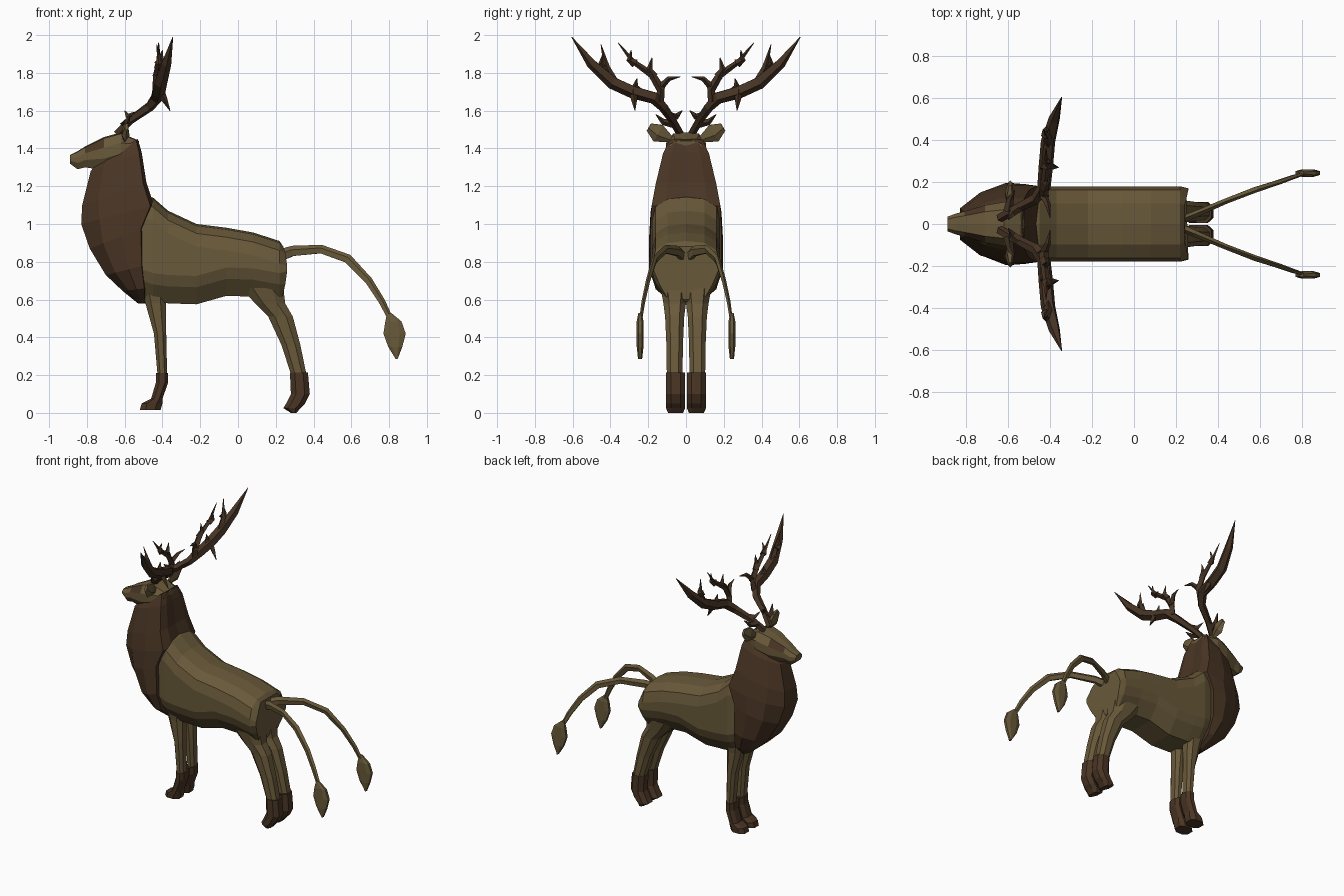
import bpy
import bmesh
import math
from mathutils import Vector

if "Cube" in bpy.data.objects:
    bpy.data.objects.remove(bpy.data.objects["Cube"], do_unlink=True)


def make_material(name, colour):
    mat = bpy.data.materials.new(name)
    mat.use_nodes = True
    mat.diffuse_color = (*colour, 1)
    mat.node_tree.nodes["Principled BSDF"].inputs["Base Color"].default_value = (*colour, 1)
    return mat


tan = make_material("tan_hide", (.14, .1, .042))
brown = make_material("dark_brown", (.068, .036, .018))
antler_brown = make_material("antler_brown", (.062, .034, .018))


def add_rings(bm, rings):
    """Skin a list of equal-sized point rings and cap both ends."""
    loops = [[bm.verts.new(p) for p in ring] for ring in rings]
    count = len(loops[0])
    for low, high in zip(loops, loops[1:]):
        for i in range(count):
            j = (i + 1) % count
            bm.faces.new((low[i], low[j], high[j], high[i]))
    bm.faces.new(loops[0][::-1])
    bm.faces.new(loops[-1])


def finish(name, bm, materials, mirror=False):
    bmesh.ops.recalc_face_normals(bm, faces=bm.faces[:])
    mesh = bpy.data.meshes.new(name)
    bm.to_mesh(mesh)
    bm.free()
    for mat in materials:
        mesh.materials.append(mat)
    obj = bpy.data.objects.new(name, mesh)
    bpy.context.collection.objects.link(obj)
    if mirror:
        mod = obj.modifiers.new("mirror_sides", "MIRROR")
        mod.use_axis = (False, True, False)
        mod.use_mirror_merge = False
    return obj


def both_sides(half):
    """Close a half ring (+y side) with its mirrored points."""
    return half + [(x, -y, z) for x, y, z in reversed(half) if y > 0]


def add_tube(bm, path, radii, axis, sides=5, flat=1.0):
    """Tapering tube along a path; flat squeezes it across the path plane."""
    points = [Vector(p) for p in path]
    rings = []
    for i, p in enumerate(points):
        along = points[min(i + 1, len(points) - 1)] - points[max(i - 1, 0)]
        side = along.cross(Vector(axis)).normalized()
        other = side.cross(along).normalized()
        angles = [math.tau * k / sides for k in range(sides)]
        rings.append([p + radii[i] * (side * math.cos(a) + other * flat * math.sin(a))
                      for a in angles])
    add_rings(bm, rings)


def add_column(bm, levels, centre, half_width):
    """Upright chamfered shape from levels of (z, front x, back x, width scale)."""
    rings = []
    for z, front, back, scale in levels:
        w, cut = half_width * scale, (back - front) * .27
        half = [(front, w * .5), (front + cut, w), (back - cut, w), (back, w * .5)]
        ring = half + [(x, -y) for x, y in reversed(half)]
        rings.append([(x, centre + y, z) for x, y in ring])
    add_rings(bm, rings)


# Barrel of the body, lofted from chest to rump: x, top, bottom, half width
bm = bmesh.new()
rings = []
for x, top, bottom, w in [(-.54, 1.16, .62, .16), (-.45, 1.14, .59, .18), (-.37, 1.07, .58, .18),
                          (-.22, 1.0, .575, .18), (-.06, .98, .62, .18), (.08, .955, .615, .18),
                          (.22, .91, .59, .18)]:
    rings.append(both_sides([(x, 0, top), (x, w * .55, top - .01), (x, w * .9, top - .05),
                             (x, w, top - .12), (x, w, bottom + .15),
                             (x, w * .88, bottom + .09), (x, w * .5, bottom), (x, 0, bottom)]))
# Slanted rump face
rings.append(both_sides([(.24, 0, .88), (.24, .09, .88), (.25, .12, .85), (.26, .165, .78),
                         (.26, .17, .75), (.25, .14, .68), (.235, .1, .61), (.23, 0, .6)]))
add_rings(bm, rings)
finish("body", bm, [tan])

# Shaggy neck and chest: front x, front z, back x, back z, half width
bm = bmesh.new()
rings = []
outline = [(0, 0), (0, .4), (.25, .8), (.6, 1), (.95, .97), (1, .6), (.98, 0)]
for fx, fz, bx, bz, w in [(-.73, 1.34, -.53, 1.45, .09), (-.78, 1.28, -.51, 1.38, .125),
                          (-.825, 1.1, -.485, 1.22, .165), (-.83, 1.0, -.445, 1.1, .188),
                          (-.785, .87, -.5, .98, .195), (-.7, .73, -.5, .78, .195),
                          (-.61, .645, -.49, .66, .16), (-.53, .58, -.49, .58, .07)]:
    rings.append(both_sides([(fx + (bx - fx) * t, w * s, fz + (bz - fz) * t)
                             for t, s in outline]))
add_rings(bm, rings)
finish("mane", bm, [brown])

# Head: x, top, bottom, half width
bm = bmesh.new()
rings = []
for x, top, bottom, w in [(-.89, 1.365, 1.32, .035), (-.85, 1.385, 1.29, .05),
                          (-.81, 1.41, 1.3, .06), (-.71, 1.46, 1.285, .09),
                          (-.62, 1.485, 1.31, .105), (-.525, 1.44, 1.385, .085)]:
    h = top - bottom
    rings.append(both_sides([(x, 0, top), (x, w * .65, top - h * .04), (x, w, top - h * .32),
                             (x, w, bottom + h * .35), (x, w * .6, bottom), (x, 0, bottom)]))
add_rings(bm, rings)
# Dark eye hollows on the upper cheeks
for face in bm.faces:
    c = face.calc_center_median()
    if -.8 < c.x < -.72 and abs(c.y) > .055 and c.z > 1.38:
        face.material_index = 1
finish("head", bm, [tan, brown])

# Ears
bm = bmesh.new()
add_tube(bm, [(-.6, .08, 1.45), (-.595, .145, 1.485), (-.59, .195, 1.515)],
         [.02, .055, .025], (1, 0, 0), flat=.4)
finish("ears", bm, [tan], mirror=True)

# Antlers: main beam, then tines
bm = bmesh.new()
side_axis = (1, 0, 0)
beam = [(-.64, .03, 1.48), (-.57, .07, 1.55), (-.47, .12, 1.62), (-.43, .17, 1.67),
        (-.42, .28, 1.7), (-.41, .39, 1.75), (-.38, .5, 1.85), (-.345, .605, 1.99)]
add_tube(bm, beam, [.022, .022, .027, .034, .036, .036, .028, .002], side_axis)
tines = [
    [(-.44, .14, 1.65), (-.43, .13, 1.73), (-.41, .09, 1.77), (-.4, .03, 1.78)],
    [(-.43, .13, 1.71), (-.43, .18, 1.79), (-.42, .28, 1.86), (-.42, .36, 1.96)],
    [(-.43, .17, 1.78), (-.42, .195, 1.82), (-.42, .18, 1.88)],
    [(-.42, .27, 1.85), (-.41, .3, 1.87), (-.4, .29, 1.92)],
    [(-.41, .38, 1.75), (-.41, .42, 1.83), (-.43, .45, 1.95)],
    [(-.42, .42, 1.83), (-.42, .45, 1.85), (-.42, .44, 1.9)],
    [(-.42, .25, 1.7), (-.43, .27, 1.73), (-.43, .26, 1.77)],
    [(-.42, .28, 1.72), (-.39, .275, 1.66), (-.36, .27, 1.6)],
    [(-.6, .06, 1.53), (-.59, .12, 1.54), (-.57, .16, 1.58)],
    [(-.55, .08, 1.57), (-.58, .05, 1.57), (-.6, .02, 1.6)],
]
for path in tines:
    steps = len(path) - 1
    radii = [.022 * (1 - i / steps) ** .6 + .002 for i in range(steps + 1)]
    add_tube(bm, path, radii, side_axis, sides=4)
finish("antlers", bm, [antler_brown], mirror=True)

# Legs and hooves: z, front x, back x, width scale
leg_levels = {
    "front": [(.68, -.52, -.37, 1.3), (.58, -.49, -.38, 1), (.42, -.445, -.38, .95),
              (.19, -.425, -.375, .85)],
    "back": [(.66, .02, .24, 1.6), (.58, .09, .25, 1.3), (.51, .16, .29, 1.1),
             (.36, .23, .33, .95), (.19, .285, .365, .9)],
}
hoof_levels = {
    "front": [(.21, -.435, -.37, 1), (.16, -.435, -.37, 1), (.075, -.46, -.4, 1),
              (.05, -.51, -.4, 1), (.015, -.52, -.41, .95)],
    "back": [(.215, .275, .37, 1), (.1, .28, .38, 1), (.05, .255, .355, 1),
             (.025, .24, .33, 1), (0, .28, .31, .8)],
}
for end in leg_levels:
    bm = bmesh.new()
    add_column(bm, leg_levels[end], .06, .046)
    finish(end + "_legs", bm, [tan], mirror=True)
    bm = bmesh.new()
    add_column(bm, hoof_levels[end], .055, .05)
    finish(end + "_hooves", bm, [brown], mirror=True)

# Paired tails, each ending in a leaf-shaped tuft
bm = bmesh.new()
tail = [(.22, .015, .83), (.29, .045, .855), (.44, .11, .865), (.58, .165, .815),
        (.69, .2, .7), (.76, .225, .59), (.81, .24, .49)]
add_tube(bm, tail, [.035, .03, .025, .026, .022, .019, .015], (0, 1, 0), flat=.55)
finish("tails", bm, [tan], mirror=True)
bm = bmesh.new()
add_column(bm, [(.53, .79, .81, .5), (.485, .78, .865, 1), (.42, .77, .888, 1),
                (.35, .795, .87, 1), (.285, .835, .845, .6)], .243, .018)
finish("tail_tufts", bm, [tan], mirror=True)
